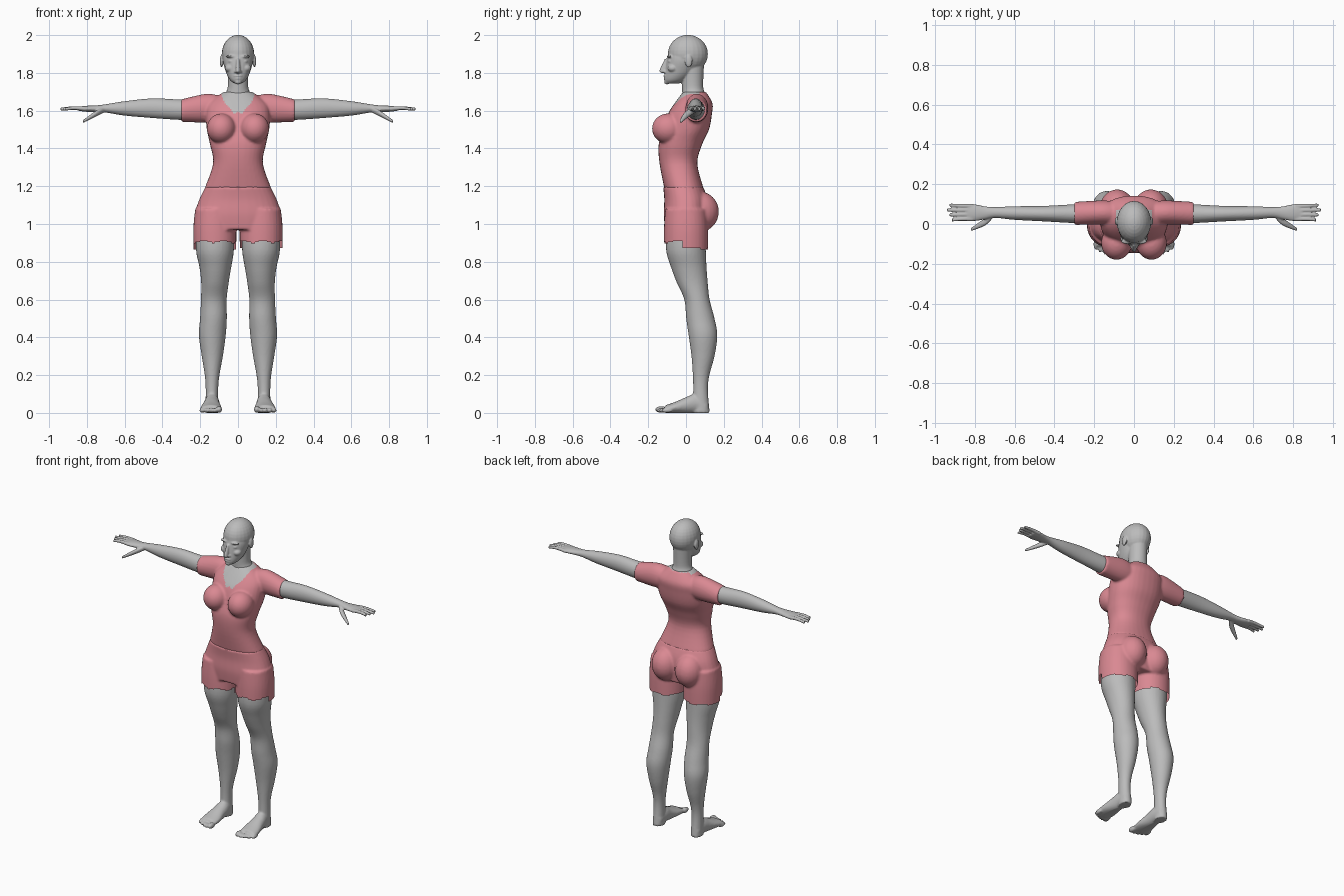
import bpy, bmesh, math
from mathutils import Matrix, Vector

cube = bpy.data.objects.get("Cube")
if cube:
    bpy.data.objects.remove(cube, do_unlink=True)


def material(name, colour):
    mat = bpy.data.materials.new(name)
    mat.use_nodes = True
    mat.diffuse_color = colour
    mat.node_tree.nodes["Principled BSDF"].inputs["Base Color"].default_value = colour
    return mat


SKIN = material("grey skin", (.5, .5, .5, 1))
CLOTH = material("pink cloth", (.7, .25, .29, 1))
SIDES = {"left": 1, "right": -1}
ACROSS = {"x": (1, 2), "y": (0, 2), "z": (0, 1)}


def spline(rows, steps=5):
    """Smoothly interpolated rows, with eased tangents."""
    rows = [Vector(row) for row in rows]
    padded = rows[:1] + rows + rows[-1:]
    for before, start, end, after in zip(padded, padded[1:], padded[2:], padded[3:]):
        leave, arrive = (end - before) / 2, (after - start) / 2
        for step in range(steps):
            t = step / steps
            ease = t * t * (3 - 2 * t)
            yield (start.lerp(end, ease) + leave * t * (1 - t) ** 2
                   - arrive * t * t * (1 - t))
    yield rows[-1]


def tube(bm, rows, axis="z", side=1, power=1, sides=32):
    """Closed loft; each row is centre x, y, z and the two radii across the axis."""
    rings = []
    for row in spline(rows):
        ring = []
        for k in range(sides):
            angle = math.tau * k / sides
            point = list(row[:3])
            waves = (math.cos(angle), math.sin(angle))
            for index, radius, wave in zip(ACROSS[axis], row[3:], waves):
                point[index] += radius * math.copysign(abs(wave) ** power, wave)
            point[0] *= side
            ring.append(bm.verts.new(point))
        rings.append(ring)
    for low, high in zip(rings, rings[1:]):
        for k in range(sides):
            bm.faces.new((low[k - 1], low[k], high[k], high[k - 1]))
    bm.faces.new(rings[0])
    bm.faces.new(rings[-1])


def blob(bm, centre, radii, side=1):
    x, y, z = centre
    place = Matrix.Translation((x * side, y, z)) @ Matrix.Diagonal((*radii, 1))
    bmesh.ops.create_uvsphere(bm, u_segments=24, v_segments=16, radius=1, matrix=place)


def pair(bm, centre, radii):
    for side in SIDES.values():
        blob(bm, centre, radii, side)


def finish(name, bm, mats, voxel, smooth=3, paint=None, trim=None):
    """Fuse the overlapping volumes into one smooth skin, then paint and trim."""
    bmesh.ops.recalc_face_normals(bm, faces=bm.faces)
    mesh = bpy.data.meshes.new(name)
    bm.to_mesh(mesh)
    bm.free()
    obj = bpy.data.objects.new(name, mesh)
    bpy.context.scene.collection.objects.link(obj)
    fuse = obj.modifiers.new("fuse", "REMESH")
    fuse.mode = "VOXEL"
    fuse.voxel_size = voxel
    relax = obj.modifiers.new("relax", "SMOOTH")
    relax.factor = .5
    relax.iterations = smooth
    bpy.context.view_layer.update()
    graph = bpy.context.evaluated_depsgraph_get()
    fused = bpy.data.meshes.new_from_object(obj.evaluated_get(graph))
    obj.modifiers.clear()
    obj.data = fused
    fused.materials.clear()
    for mat in mats:
        fused.materials.append(mat)
    bm = bmesh.new()
    bm.from_mesh(fused)
    if trim:
        gone = [face for face in bm.faces if trim(face.calc_center_median())]
        bmesh.ops.delete(bm, geom=gone, context="FACES")
    for vert in bm.verts:
        vert.co.z = max(vert.co.z, 0)
    for face in bm.faces:
        face.smooth = True
        face.material_index = int(bool(paint and paint(face.calc_center_median())))
    bm.to_mesh(fused)
    bm.free()


# Skull, jaw and neck
bm = bmesh.new()
blob(bm, (0, .01, 1.9), (.086, .106, .101))
tube(bm, [(0, -.07, 1.745, .022, .04), (0, -.055, 1.765, .045, .06), (0, -.03, 1.81, .066, .08),
          (0, -.01, 1.88, .08, .09), (0, 0, 1.95, .06, .08)])
tube(bm, [(0, .04, 1.63, .08, .06), (0, .04, 1.69, .066, .06),
          (0, .035, 1.73, .054, .056), (0, .035, 1.84, .055, .06)])
# Nose, lips and chin
tube(bm, [(0, -.1, 1.875, .008, .012), (0, -.12, 1.812, .013, .021), (0, -.113, 1.8, .011, .014)])
blob(bm, (0, -.106, 1.784), (.024, .014, .006))
blob(bm, (0, -.105, 1.771), (.02, .014, .007))
blob(bm, (0, -.1, 1.752), (.018, .016, .013))
# Nostrils, brows, eyes, cheeks and ears
pair(bm, (.013, -.109, 1.806), (.009, .012, .008))
pair(bm, (.035, -.087, 1.887), (.03, .014, .007))
pair(bm, (.035, -.08, 1.861), (.017, .016, .009))
pair(bm, (.042, -.07, 1.825), (.028, .028, .022))
pair(bm, (.087, .014, 1.862), (.009, .02, .033))
finish("head", bm, [SKIN], voxel=.0045, smooth=2)

# Shirt with bust and sleeves
bm = bmesh.new()
tube(bm, [(0, -.01, 1.185, .178, .104), (0, -.04, 1.32, .132, .1), (0, -.03, 1.42, .148, .115),
          (0, 0, 1.5, .165, .122), (0, .02, 1.58, .17, .117), (0, .04, 1.64, .155, .1),
          (0, .045, 1.7, .075, .06)], power=.88)
pair(bm, (.088, -.095, 1.505), (.077, .085, .08))
for side in SIDES.values():
    tube(bm, [(.1, .055, 1.61, .06, .07), (.17, .058, 1.613, .06, .076),
              (.3, .053, 1.6, .058, .06)], "x", side)


def neckline(c):
    tooth = abs((c.x * 22) % 1 - .5) * .03
    return c.z > 1.698 or (c.y < .07 and c.z > 1.58 + 12 * c.x ** 2 + tooth)


finish("shirt", bm, [CLOTH, SKIN], voxel=.0075, paint=neckline)

# Shorts with ragged hems
bm = bmesh.new()
tube(bm, [(0, -.015, 1.197, .172, .106), (0, 0, 1.13, .205, .115),
          (0, 0, 1.05, .23, .118), (0, 0, .97, .235, .11)], power=.88)
pair(bm, (.085, .076, 1.065), (.088, .098, .105))
for side in SIDES.values():
    tube(bm, [(.122, 0, 1.08, .105, .11), (.123, 0, .97, .114, .117), (.122, 0, .83, .112, .117)],
         side=side, power=.95)


def below_hem(c):
    hem = .905 if c.y < -.02 else .87
    return c.z < hem + math.sin(c.x * 60) * .006


finish("shorts", bm, [CLOTH], voxel=.0075, trim=below_hem)

for word, side in SIDES.items():
    # Arm and palm
    bm = bmesh.new()
    tube(bm, [(.2, .055, 1.61, .048, .056), (.3, .052, 1.605, .047, .054),
              (.45, .052, 1.613, .039, .052), (.6, .055, 1.612, .034, .038),
              (.7, .058, 1.612, .027, .022), (.75, .056, 1.61, .033, .018),
              (.8, .057, 1.61, .042, .016), (.845, .058, 1.61, .04, .011)], "x", side)
    # Fingers fan out from the palm
    for finger in range(4):
        root = .025 + finger * .022
        tip = root + (finger - 1.5) * .003
        reach = .94 - abs(finger - 2) * .013
        tube(bm, [(.81, root, 1.61, .011, .011), (.87, root, 1.614, .01, .01),
                  (reach, tip, 1.608, .008, .008)], "x", side, sides=12)
    # Thumb
    tube(bm, [(.71, .045, 1.605, .016, .015), (.75, .01, 1.585, .019, .016),
              (.82, -.028, 1.543, .008, .008)], "x", side, sides=16)
    finish(word + "_arm", bm, [SKIN], voxel=.0045, smooth=2)

    # Leg
    bm = bmesh.new()
    tube(bm, [(.122, 0, .98, .1, .102), (.122, 0, .86, .1, .105), (.12, .015, .77, .084, .094),
              (.122, .033, .69, .073, .082), (.128, .058, .6, .068, .067), (.13, .076, .5, .071, .075),
              (.136, .09, .41, .071, .076), (.136, .09, .3, .056, .061), (.137, .08, .2, .039, .044),
              (.138, .077, .12, .033, .039), (.138, .08, 0, .035, .046)], side=side)
    # Foot and toes
    tube(bm, [(.137, .11, .035, .03, .033), (.137, .05, .05, .038, .05), (.14, 0, .04, .044, .043),
              (.142, -.06, .028, .055, .029), (.144, -.11, .02, .055, .02)], "y", side)
    for toe in range(5):
        size = .013 if toe else .018
        blob(bm, (.1 + .023 * toe, toe ** 2 * .002 - .133, size), (size * .9, .03, size), side)
    finish(word + "_leg", bm, [SKIN], voxel=.007, smooth=2)
